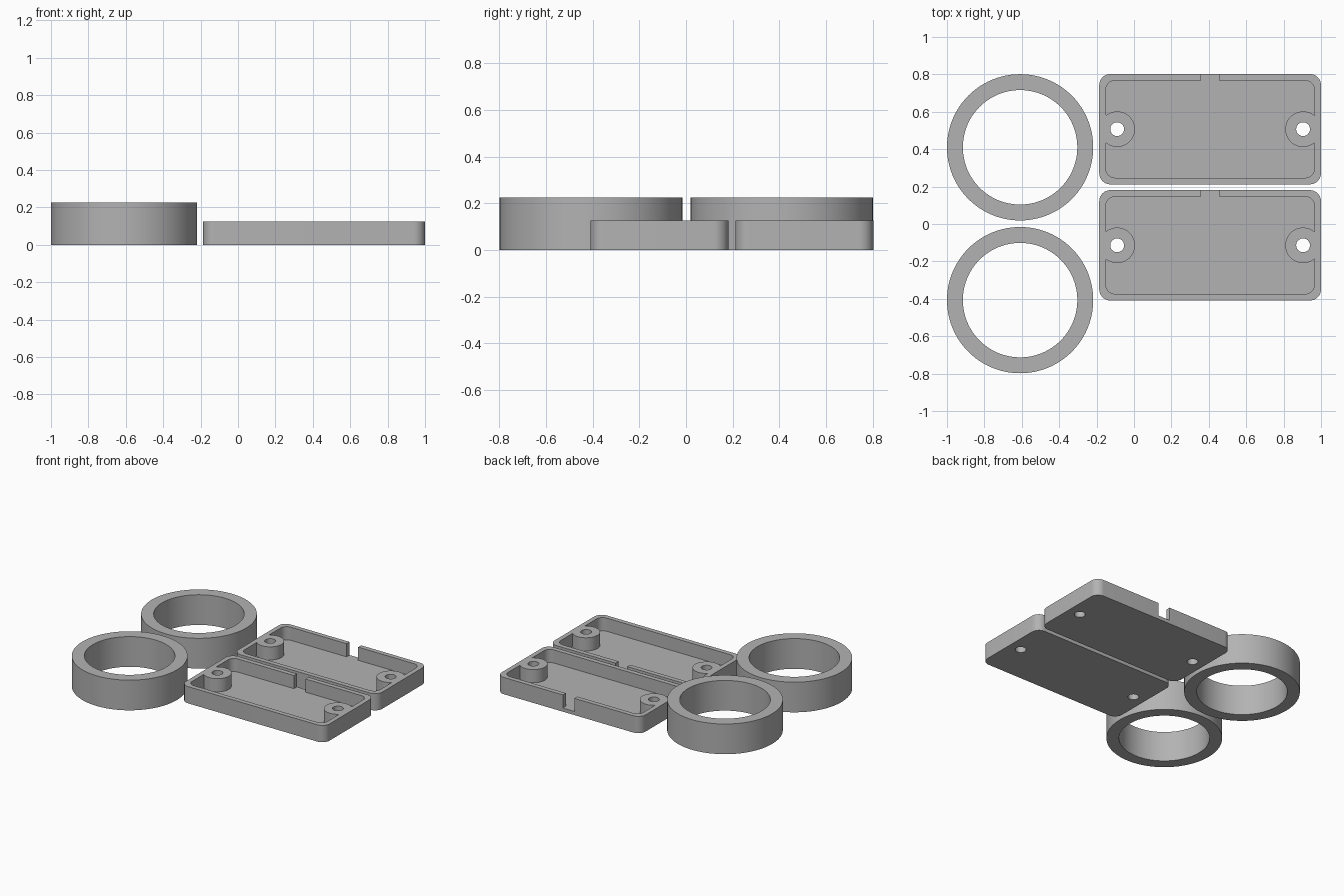
import bpy, bmesh, math

if "Cube" in bpy.data.objects:
    bpy.data.objects.remove(bpy.data.objects["Cube"])

grey = bpy.data.materials.new("plain grey")
grey.diffuse_color = (0.45, 0.45, 0.45, 1)
grey.use_nodes = True
grey.node_tree.nodes["Principled BSDF"].inputs["Base Color"].default_value = grey.diffuse_color

TRAY_X, TRAY_HX, TRAY_HY, TRAY_H = 0.407, 0.593, 0.295, 0.125
WALL, FLOOR = 0.035, 0.027
BOSS_X, BOSS_R, HOLE_R = 0.497, 0.095, 0.037
RING_R, RING_HOLE, RING_H = 0.391, 0.306, 0.225


def prism(name, pts, z0, z1):
    """Solid made by extruding a closed outline from z0 to z1."""
    bm = bmesh.new()
    base = bm.faces.new([bm.verts.new((x, y, z0)) for x, y in pts])
    ext = bmesh.ops.extrude_face_region(bm, geom=[base])
    top = [v for v in ext["geom"] if isinstance(v, bmesh.types.BMVert)]
    bmesh.ops.translate(bm, verts=top, vec=(0, 0, z1 - z0))
    bmesh.ops.recalc_face_normals(bm, faces=bm.faces)
    mesh = bpy.data.meshes.new(name)
    bm.to_mesh(mesh)
    bm.free()
    mesh.materials.append(grey)
    ob = bpy.data.objects.new(name, mesh)
    bpy.context.collection.objects.link(ob)
    return ob


def circle(x, y, r, n):
    return [(x + r * math.cos(2 * math.pi * i / n),
             y + r * math.sin(2 * math.pi * i / n)) for i in range(n)]


def rounded_rect(x, y, hx, hy, r, n=10):
    pts = []
    for k, (sx, sy) in enumerate([(1, 1), (-1, 1), (-1, -1), (1, -1)]):
        for i in range(n + 1):
            a = math.pi / 2 * (k + i / n)
            pts.append((x + sx * (hx - r) + r * math.cos(a),
                        y + sy * (hy - r) + r * math.sin(a)))
    return pts


def combine(ob, tool, operation):
    """Apply a boolean and delete the helper solid."""
    mod = ob.modifiers.new("cut", 'BOOLEAN')
    mod.operation, mod.solver, mod.object = operation, 'EXACT', tool
    bpy.context.view_layer.objects.active = ob
    bpy.ops.object.modifier_apply(modifier=mod.name)
    bpy.data.objects.remove(tool)


def smooth(ob):
    bpy.ops.object.select_all(action='DESELECT')
    ob.select_set(True)
    bpy.context.view_layer.objects.active = ob
    bpy.ops.object.shade_smooth_by_angle(angle=math.radians(30))


# two open rings
for label, y in (("back", 0.41), ("front", -0.407)):
    ring = prism(label + "_ring", circle(-0.609, y, RING_R, 96), 0, RING_H)
    combine(ring, prism("bore", circle(-0.609, y, RING_HOLE, 96), -0.1, 0.4), 'DIFFERENCE')
    smooth(ring)

# two shallow trays with screw bosses and a cable notch in the back wall
for label, y in (("back", 0.507), ("front", -0.114)):
    tray = prism(label + "_tray",
                 rounded_rect(TRAY_X, y, TRAY_HX, TRAY_HY, 0.06), 0, TRAY_H)
    # cavity that leaves the bosses standing
    cavity = prism("cavity", rounded_rect(TRAY_X, y, TRAY_HX - WALL, TRAY_HY - WALL, 0.05),
                   FLOOR, 0.2)
    for s in (-1, 1):
        boss = prism("boss", circle(TRAY_X + s * BOSS_X, y, BOSS_R, 48), -0.1, 0.3)
        combine(cavity, boss, 'DIFFERENCE')
    combine(tray, cavity, 'DIFFERENCE')
    # notch down to the floor
    x0, x1, y0, y1 = TRAY_X - 0.048, TRAY_X + 0.048, y + 0.2, y + 0.4
    notch = prism("notch", [(x0, y0), (x1, y0), (x1, y1), (x0, y1)], FLOOR, 0.2)
    combine(tray, notch, 'DIFFERENCE')
    # screw holes through the bosses and floor
    for s in (-1, 1):
        hole = prism("hole", circle(TRAY_X + s * BOSS_X, y, HOLE_R, 32), -0.1, 0.3)
        combine(tray, hole, 'DIFFERENCE')
    smooth(tray)
